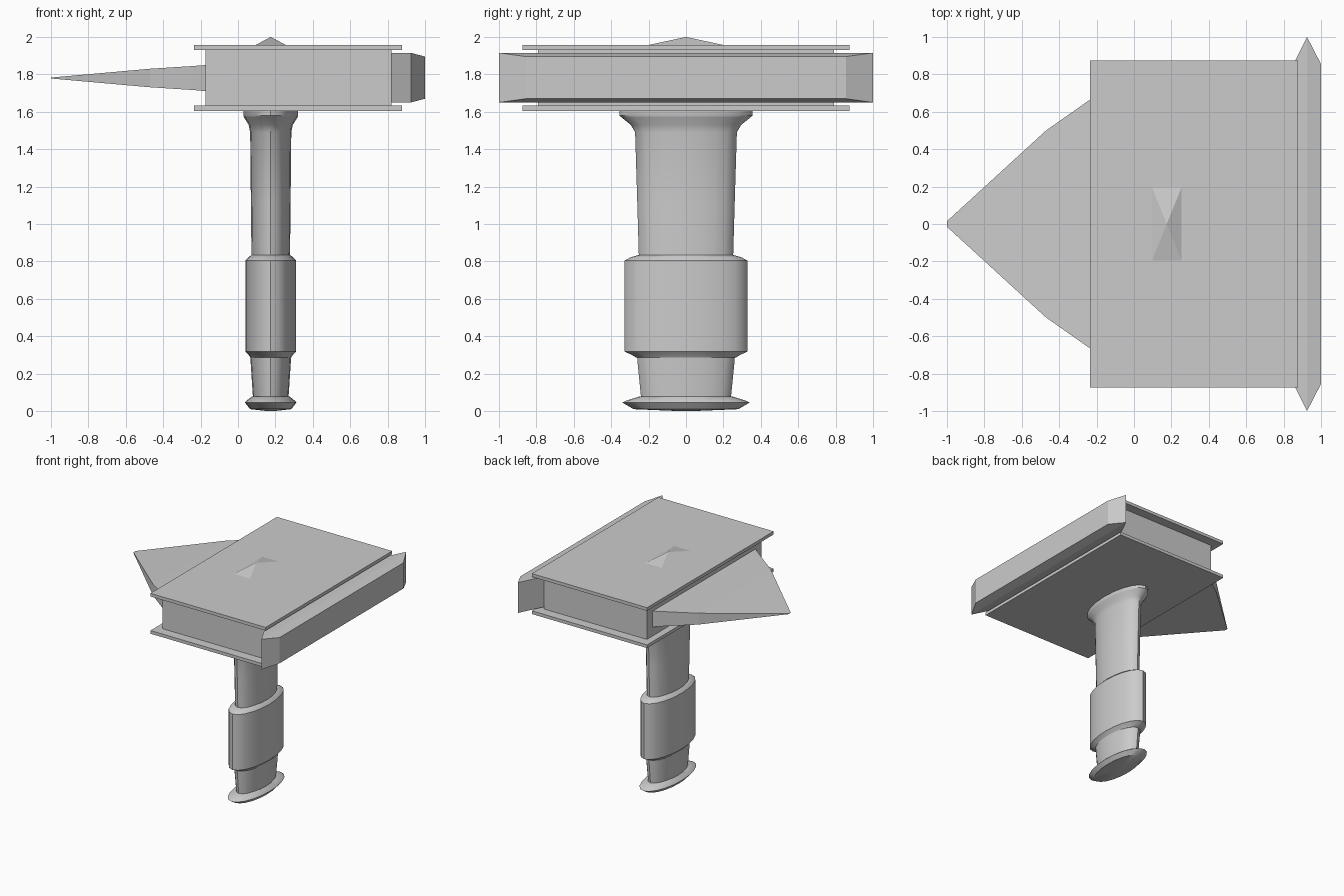
import bpy, bmesh, math

if "Cube" in bpy.data.objects:
    bpy.data.objects.remove(bpy.data.objects["Cube"])

HX = 0.175  # handle axis


def finish(name, bm, smooth=None):
    bmesh.ops.recalc_face_normals(bm, faces=bm.faces)
    me = bpy.data.meshes.new(name)
    bm.to_mesh(me)
    bm.free()
    ob = bpy.data.objects.new(name, me)
    bpy.context.collection.objects.link(ob)
    if smooth:
        bpy.ops.object.select_all(action='DESELECT')
        bpy.context.view_layer.objects.active = ob
        ob.select_set(True)
        bpy.ops.object.shade_smooth_by_angle(angle=math.radians(smooth))
    return ob


def skin(name, rings, smooth=None):
    """Bridge matching rings of points and cap both ends."""
    bm = bmesh.new()
    vs = [[bm.verts.new(p) for p in r] for r in rings]
    n = len(vs[0])
    for a, b in zip(vs, vs[1:]):
        for i in range(n):
            j = (i + 1) % n
            bm.faces.new((a[i], a[j], b[j], b[i]))
    bm.faces.new(vs[0])
    bm.faces.new(vs[-1])
    return finish(name, bm, smooth)


def oval(name, profile, sides=20):
    """Loft of oval sections given as (z, x radius, y radius)."""
    ang = [2 * math.pi * i / sides for i in range(sides)]
    return skin(name, [[(HX + rx * math.cos(t), ry * math.sin(t), z) for t in ang]
                       for z, rx, ry in profile], 35)


def along_x(name, sections, smooth=None):
    """Loft of rectangles given as (x, half width, z low, z high)."""
    return skin(name, [[(x, -w, a), (x, w, a), (x, w, b), (x, -w, b)]
                       for x, w, a, b in sections], smooth)


# Handle, bottom to top
oval("pommel", [(0.0, 0.02, 0.04), (0.01, 0.11, 0.28), (0.045, 0.138, 0.34),
                (0.055, 0.13, 0.32), (0.078, 0.10, 0.25)])
oval("lower_shaft", [(0.07, 0.095, 0.24), (0.27, 0.108, 0.26), (0.31, 0.11, 0.262)])
oval("grip", [(0.285, 0.108, 0.265), (0.30, 0.118, 0.29), (0.318, 0.135, 0.328),
              (0.805, 0.135, 0.328), (0.82, 0.122, 0.30), (0.833, 0.106, 0.26)])
oval("upper_shaft", [(0.82, 0.103, 0.252), (1.10, 0.106, 0.26), (1.49, 0.11, 0.272),
                     (1.53, 0.118, 0.295), (1.57, 0.143, 0.345),
                     (1.58, 0.146, 0.356), (1.61, 0.146, 0.356)])

# Head core and its two cover plates
along_x("head_core", [(-0.175, 0.79, 1.62, 1.94), (0.82, 0.79, 1.62, 1.94)])
for name, z in (("bottom_plate", 1.605), ("top_plate", 1.93)):
    along_x(name, [(-0.235, 0.873, z, z + 0.028), (0.878, 0.873, z, z + 0.028)])

# Striking face, flared then chamfered
along_x("striking_face", [(0.80, 0.75, 1.65, 1.915), (0.82, 0.79, 1.65, 1.915),
                          (0.925, 1.0, 1.65, 1.915), (1.0, 0.855, 1.67, 1.895)])

# Wedge spike
along_x("rear_spike", [(-0.16, 0.72, 1.709, 1.851), (-0.235, 0.665, 1.716, 1.845),
                       (-0.47, 0.50, 1.731, 1.83), (-1.0, 0.015, 1.778, 1.783)])

# Small pyramid on top
bm = bmesh.new()
base = [bm.verts.new((HX + sx * 0.083, sy * 0.205, 1.956))
        for sx, sy in ((-1, -1), (1, -1), (1, 1), (-1, 1))]
tip = bm.verts.new((HX, 0, 2.0))
bm.faces.new(base)
for i in range(4):
    bm.faces.new((base[i], base[(i + 1) % 4], tip))
finish("top_stud", bm)
